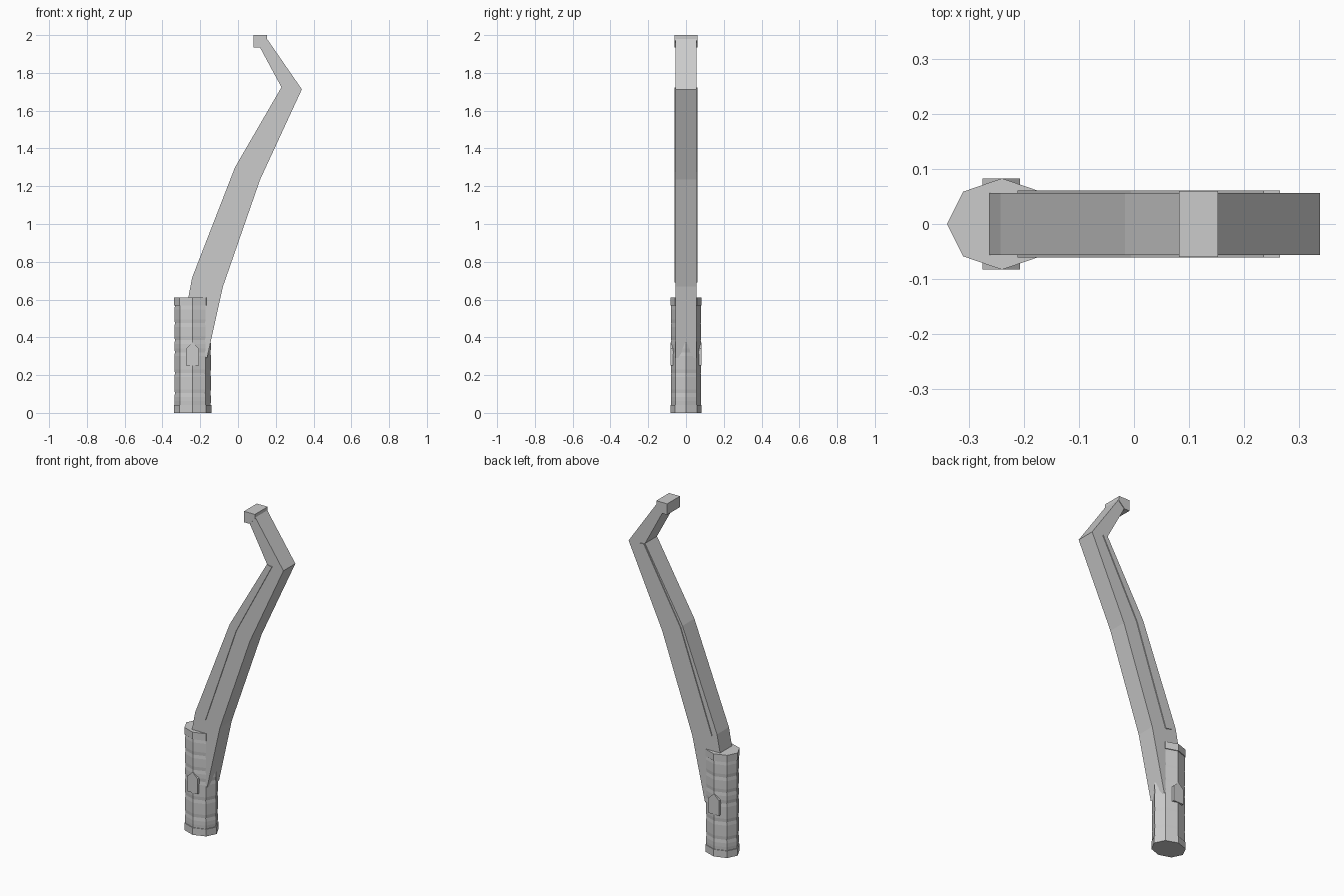
import bpy, bmesh, math

if "Cube" in bpy.data.objects:
    bpy.data.objects.remove(bpy.data.objects["Cube"])


def make_object(name, verts, faces):
    mesh = bpy.data.meshes.new(name)
    mesh.from_pydata(verts, [], faces)
    bm = bmesh.new()
    bm.from_mesh(mesh)
    bmesh.ops.recalc_face_normals(bm, faces=bm.faces)
    bm.to_mesh(mesh)
    bm.free()
    obj = bpy.data.objects.new(name, mesh)
    bpy.context.collection.objects.link(obj)
    return obj


def prism(name, outline, y0, y1):
    """Extrude an (x, z) outline from y0 to y1."""
    n = len(outline)
    verts = [(x, y, z) for y in (y0, y1) for x, z in outline]
    faces = [tuple(range(n)), tuple(range(2 * n - 1, n - 1, -1))]
    faces += [(i, (i + 1) % n, n + (i + 1) % n, n + i) for i in range(n)]
    return make_object(name, verts, faces)


def lathe(name, profile, cx, rx, ry, sides=8):
    """Stack elliptical rings; profile is (z, radius factor)."""
    verts = []
    for z, f in profile:
        for i in range(sides):
            a = math.tau * i / sides
            verts.append((cx + rx * f * math.cos(a), ry * f * math.sin(a), z))
    last = (len(profile) - 1) * sides
    faces = [tuple(range(sides)), tuple(range(last, last + sides))]
    for r in range(len(profile) - 1):
        for i in range(sides):
            j = (i + 1) % sides
            faces.append((r * sides + i, r * sides + j,
                          (r + 1) * sides + j, (r + 1) * sides + i))
    return make_object(name, verts, faces)


# Octagonal grip: end collars with wrapped segments between them
profile = [(0, 1), (0.042, 1), (0.042, 0.95)]
cuts = [0.042, 0.105, 0.21, 0.32, 0.385, 0.475, 0.568]
for lo, hi in zip(cuts, cuts[1:]):
    profile += [(lo + 0.02, 0.965), (hi - 0.02, 0.965), (hi, 0.94)]
profile += [(0.568, 1), (0.61, 1)]
lathe("grip", profile, -0.24, 0.1, 0.083)

# Pointed side plate through the grip
prism("grip_plate", [(-0.275, 0.25), (-0.207, 0.25), (-0.207, 0.34),
                     (-0.241, 0.373), (-0.275, 0.34)], -0.083, 0.083)

# Long bent arm
prism("arm", [(-0.164, 0.29), (-0.08, 0.668), (0.117, 1.235), (0.338, 1.713),
              (0.15, 1.985), (0.10, 1.965), (0.23, 1.724), (-0.016, 1.30),
              (-0.243, 0.716), (-0.265, 0.6), (-0.27, 0.40)], -0.056, 0.056)

# Thin raised strips on both sides of the arm
strip = [(-0.172, 0.69), (0.03, 1.275), (0.265, 1.718),
         (0.235, 1.722), (-0.005, 1.29), (-0.212, 0.70)]
for side, y0, y1 in (("front", -0.061, -0.05), ("back", 0.05, 0.061)):
    prism("arm_strip_" + side, strip, y0, y1)

# Tip block
prism("tip", [(0.082, 1.935), (0.115, 1.935), (0.153, 1.972),
              (0.153, 2.0), (0.082, 2.0)], -0.06, 0.06)
